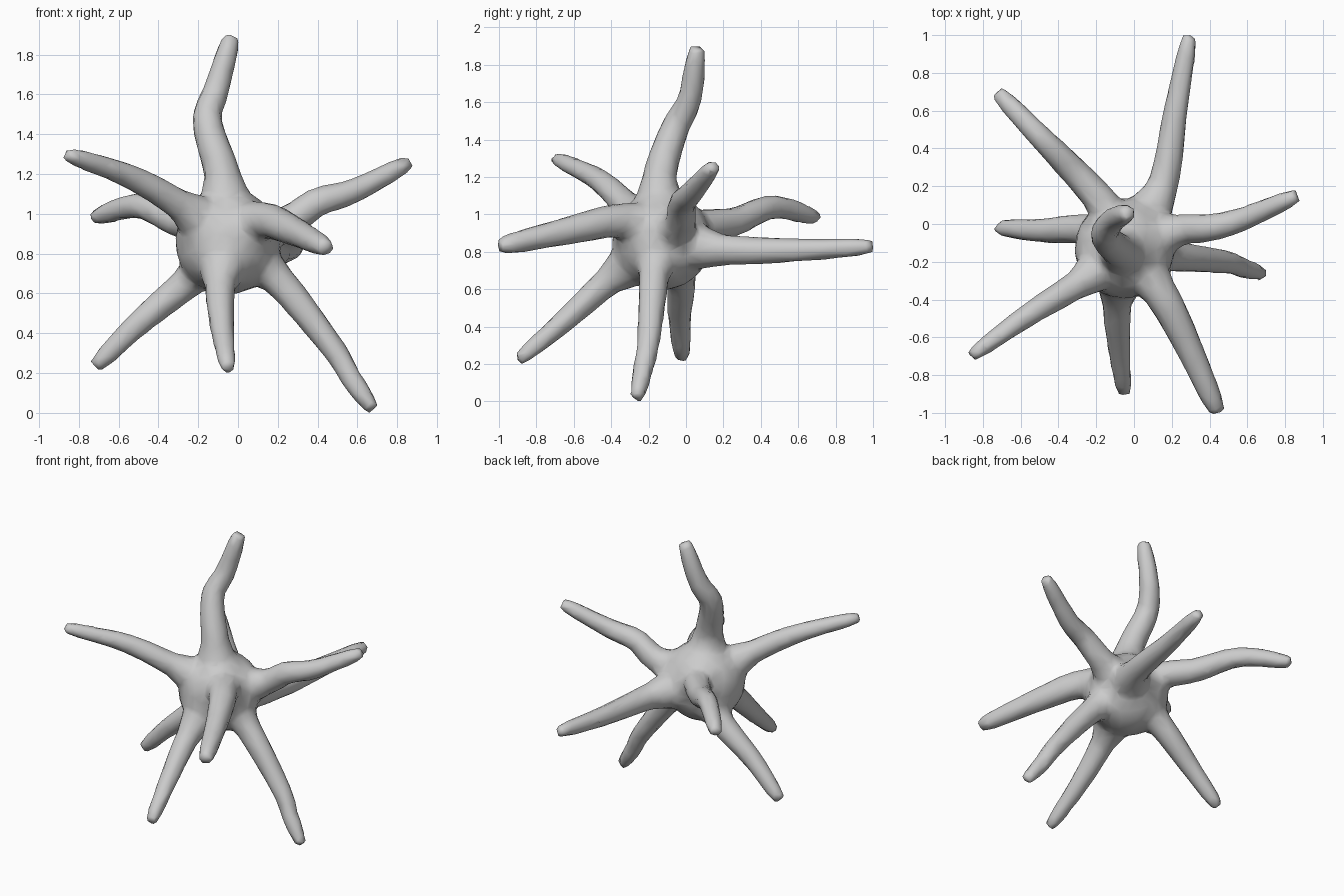
import bpy, bmesh
from mathutils import Vector

if "Cube" in bpy.data.objects:
    bpy.data.objects.remove(bpy.data.objects["Cube"])

CENTRE = Vector((-0.05, -0.13, 0.86))

# Bends of each arm from where it leaves the body out to its tip
ARMS = {
    "upright": [(-.08, -.14, 1.2), (-.155, -.06, 1.46), (-.11, .02, 1.62), (-.03, .06, 1.895)],
    "back_left": [(-.16, .1, .94), (-.3, .26, .96), (-.5, .465, 1.04), (-.725, .7, .98)],
    "back": [(.15, .2, .81), (.22, .6, .81), (.295, 1, .83)],
    "right": [(.25, -.03, .96), (.4, -.02, 1.06), (.57, .025, 1.11), (.865, .15, 1.26)],
    "low_right": [(.2, -.17, .67), (.48, -.2, .32), (.57, -.23, .17), (.68, -.265, .015)],
    "front": [(.13, -.35, .965), (.265, -.6, .92), (.445, -1, .83)],
    "low_front": [(-.09, -.42, .64), (-.08, -.65, .43), (-.05, -.9, .22)],
    "high_left": [(-.3, -.32, 1.05), (-.55, -.475, 1.19), (-.865, -.7, 1.3)],
    "low_left": [(-.25, -.03, .66), (-.5, -.035, .45), (-.72, -.02, .23)],
}
THICK = {"upright": 1.1, "front": 1.13, "back_left": 1.06, "high_left": .93, "low_front": .95}


def smooth_path(p, steps=6):
    """Catmull-Rom curve through the points."""
    p = [2 * p[0] - p[1]] + p + [2 * p[-1] - p[-2]]
    out = []
    for i in range(1, len(p) - 2):
        a, b, c, d = p[i - 1:i + 3]
        for k in range(steps):
            t = k / steps
            out.append(.5 * (2 * b + (c - a) * t + (2 * a - 5 * b + 4 * c - d) * t * t
                             + (3 * b - a - 3 * c + d) * t ** 3))
    return out + [p[-2]]


def add_tube(bm, pos, radii, sides=10):
    """Closed round tube along a path with a radius per point."""
    rings = []
    side = (pos[1] - pos[0]).orthogonal()
    for i, r in enumerate(radii):
        tan = (pos[min(i + 1, len(pos) - 1)] - pos[max(i - 1, 0)]).normalized()
        side = (side - side.project(tan)).normalized()
        up = tan.cross(side)
        ring = bmesh.ops.create_circle(bm, segments=sides, radius=r)['verts']
        for v in ring:
            v.co = pos[i] + side * v.co.x + up * v.co.y
        rings.append(ring)
    for a, b in zip(rings, rings[1:]):
        for k in range(sides):
            m = (k + 1) % sides
            bm.faces.new((a[k], a[m], b[m], b[k]))
    bm.faces.new(rings[0])
    bm.faces.new(rings[-1])


def arm_radius(s):
    """s runs 0 at the body surface to 1 at the tip; negative is inside the body."""
    if s < 0:
        return .085 + .1 * min(1, -s * 2.2)
    if s < .75:
        return .085 - .028 * s / .75
    return .057 - .018 * ((s - .75) / .25) ** 2


bm = bmesh.new()

# Central body
ball = bmesh.ops.create_icosphere(bm, subdivisions=4, radius=.265)['verts']
bmesh.ops.translate(bm, verts=ball, vec=CENTRE)

# Nine wavy arms, flared where they leave the body
for name, bends in ARMS.items():
    pts = [Vector(b) for b in bends]
    path = smooth_path([CENTRE.lerp(pts[0], .2)] + pts)
    dist = [0]
    for a, b in zip(path, path[1:]):
        dist.append(dist[-1] + (b - a).length)
    base = dist[6]                      # path index of the first bend
    radii = [arm_radius((d - base) / (dist[-1] - base)) * THICK.get(name, 1) for d in dist]
    add_tube(bm, path, radii)

bmesh.ops.recalc_face_normals(bm, faces=bm.faces)
mesh = bpy.data.meshes.new("many_armed_body")
bm.to_mesh(mesh)
bm.free()
obj = bpy.data.objects.new("many_armed_body", mesh)
bpy.context.collection.objects.link(obj)

# Fuse the parts into one skin, soften the joins, then thin the mesh
fuse = obj.modifiers.new("fuse", 'REMESH')
fuse.mode = 'VOXEL'
fuse.voxel_size = .02
fuse.use_smooth_shade = True
soft = obj.modifiers.new("soften", 'SMOOTH')
soft.factor = .5
soft.iterations = 8
low = obj.modifiers.new("reduce", 'DECIMATE')
low.ratio = .12
